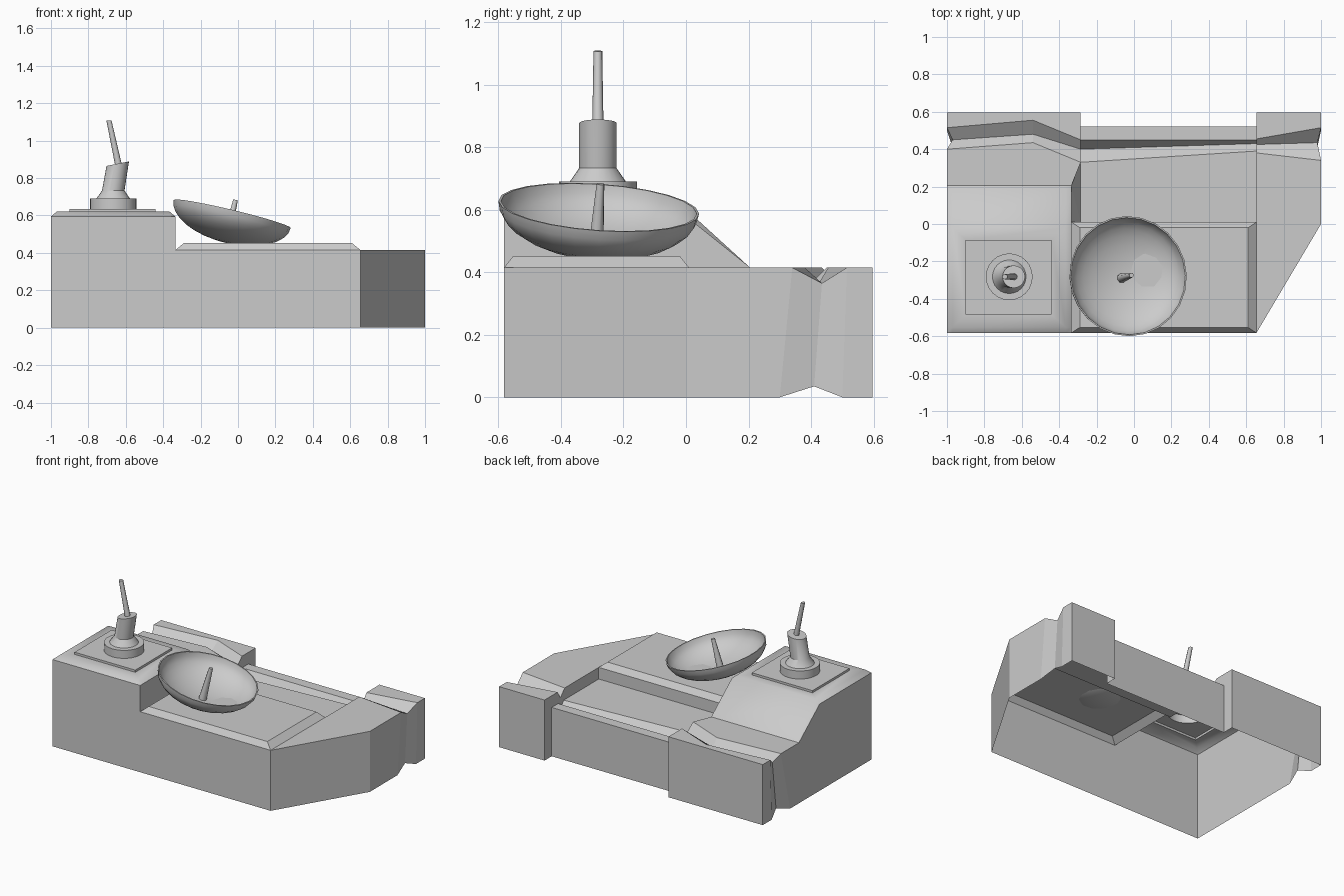
import bpy, bmesh, math
from mathutils import Vector

if "Cube" in bpy.data.objects:
    bpy.data.objects.remove(bpy.data.objects["Cube"])


def make(name, bm, smooth=None):
    bmesh.ops.remove_doubles(bm, verts=bm.verts, dist=0.0005)
    bmesh.ops.recalc_face_normals(bm, faces=bm.faces)
    me = bpy.data.meshes.new(name)
    bm.to_mesh(me)
    bm.free()
    ob = bpy.data.objects.new(name, me)
    bpy.context.collection.objects.link(ob)
    if smooth:
        bpy.ops.object.select_all(action='DESELECT')
        bpy.context.view_layer.objects.active = ob
        ob.select_set(True)
        bpy.ops.object.shade_smooth_by_angle(angle=math.radians(smooth))
    return ob


def poly(bm, pts):
    # face from points, dropping repeated ones
    keep = []
    for p in map(Vector, pts):
        if all((p - q).length > 0.0005 for q in keep):
            keep.append(p)
    if len(keep) > 2:
        return bm.faces.new([bm.verts.new(p) for p in keep])


def loft(bm, rows, closed=False):
    for a, b in zip(rows, rows[1:]):
        n = len(a)
        for i in range(n if closed else n - 1):
            j = (i + 1) % n
            poly(bm, (a[i], a[j], b[j], b[i]))


H = 0.415               # deck height
L = 0.335               # sunken centre height
F, B = -0.582, 0.597    # front and back limits


def station(x, ys, zs, x_first=None, x_mid=None):
    row = [[x, y, z] for y, z in zip(ys, zs)]
    if x_first is not None:
        row[0][0] = x_first
    if x_mid is not None:
        row[2][0] = x_mid
    return row


# rear deck with wandering trench, sunken centre and recessed back wall
high = (H, H, 0.365, H, H, 0)
low = (L, L, L - 0.05, L, L, 0)
deck = [
    station(-1, (0.205, 0.40, 0.45, 0.515, B, B), high, x_mid=-0.97),
    station(-0.54, (0.205, 0.435, 0.48, 0.555, B, B), high),
    station(-0.285, (0.205, 0.33, 0.40, 0.45, B, B), high, x_first=-0.335),
    station(-0.285, (0.01, 0.33, 0.40, 0.45, 0.52, 0.52), low),
    station(0.655, (0.01, 0.39, 0.43, 0.45, 0.52, 0.52), low),
    station(0.655, (0.01, 0.38, 0.425, 0.455, B, B), high),
    station(1, (0.0, 0.34, 0.435, 0.515, B, B), high, x_mid=0.98),
]
bm = bmesh.new()
loft(bm, deck)
poly(bm, [(0.655, F, H), (1, 0, H), (0.655, 0.01, H)])

# end walls with the trench running down them
for row in (deck[0], deck[-1]):
    x, x_mid, y0 = row[0][0], row[2][0], row[0][1]
    foot = [(x, y0, 0), (x, 0.30, 0), (x_mid, 0.41, 0.035), (x, 0.50, 0), (x, B, 0)]
    loft(bm, [row[:5], foot])

# front wall and chamfered corner wall
poly(bm, [(-1, F, 0), (0.655, F, 0), (0.655, F, H), (-0.335, F, H),
          (-0.335, F, 0.595), (-1, F, 0.595)])
poly(bm, [(0.655, F, 0), (1, 0, 0), (1, 0, H), (0.655, F, H)])
# slope beside the block and drop behind the panel, down to the sunken centre
poly(bm, [(-0.335, 0.01, H), (-0.335, 0.205, H), (-0.285, 0.01, L)])
poly(bm, [(-0.335, 0.01, H), (0.655, 0.01, H), (0.655, 0.01, L), (-0.285, 0.01, L)])
make("hull", bm)

# tall block with bevelled roof, sloping back and raised mounting pad
profile = [(-1, 0), (-1, 0.595), (-0.97, 0.62), (-0.365, 0.62), (-0.335, 0.595), (-0.335, H)]
rows = [[(x, y, min(z, top)) for x, z in profile]
        for y, top in ((F, 0.595), (-0.552, 0.62), (-0.02, 0.62), (0.205, H))]
bm = bmesh.new()
loft(bm, rows)
roof = [f for f in bm.faces
        if all(abs(v.co.z - 0.62) < 0.001 for v in f.verts)]
bmesh.ops.delete(bm, geom=roof, context='FACES_ONLY')


def rect(x0, x1, y0, y1, z):
    return [(x0, y0, z), (x1, y0, z), (x1, y1, z), (x0, y1, z)]


X, Y = -0.667, -0.282
pad = rect(-0.9, -0.44, -0.485, -0.085, 0.635)
loft(bm, [rect(-0.97, -0.365, -0.552, -0.02, 0.62),
          rect(-0.9, -0.44, -0.485, -0.085, 0.62), pad], True)
# pad top is open under the mast base
angles = [math.radians(225 + 15 * i) for i in range(24)]
hole = [(X + 0.125 * math.cos(a), Y + 0.125 * math.sin(a), 0.635) for a in angles]
for k in range(4):
    arc = [hole[(6 * k + i) % 24] for i in range(7)]
    poly(bm, [pad[k], pad[(k + 1) % 4]] + arc[::-1])
make("tall_block", bm, 45)

# raised deck panel
bm = bmesh.new()
panel_top = rect(-0.29, 0.61, -0.553, -0.02, 0.452)
loft(bm, [rect(-0.335, 0.655, F, 0.01, H), panel_top], True)
poly(bm, panel_top)
make("deck_panel", bm)


def lathe(name, rings, n, smooth):
    # rings: (x, y, z, radius, rise of z per unit x)
    rows = []
    for cx, cy, cz, r, t in rings:
        row = []
        for i in range(n):
            a = 2 * math.pi * i / n
            dx = r * math.cos(a)
            row.append((cx + dx, cy + r * math.sin(a), cz + t * dx))
        rows.append(row)
    bm = bmesh.new()
    loft(bm, rows, True)
    poly(bm, rows[-1])
    return make(name, bm, smooth)


# mast base, leaning collar and thin mast
lathe("mast_base", [(X, Y, 0.635, 0.125, 0), (X, Y, 0.69, 0.125, 0), (X, Y, 0.69, 0.09, 0),
                    (X, Y, 0.733, 0.06, 0), (X + 0.024, Y, 0.877, 0.06, 0.2)], 24, 30)
lathe("mast", [(-0.639, Y, 0.87, 0.018, 0.1), (-0.69, Y, 1.108, 0.014, -0.1)], 8, 50)

# tilted dish bowl with a thin wall
R, D, T = 0.322, 0.157, 0.008
arc = [math.pi / 2 * k / 8 for k in range(9)]
profile = [(R * math.sin(a), -D * math.cos(a)) for a in arc]
profile += [((R - T) * math.sin(a), -(D - T) * math.cos(a)) for a in reversed(arc)]
tilt = Vector((0.24, 0.07, 1)).to_track_quat('Z', 'Y')
dish = lathe("dish", [(0, 0, z, r, 0) for r, z in profile], 24, 40)
feed = lathe("dish_feed", [(0, 0, -0.155, 0.026, 0), (0, 0, 0.077, 0.013, 0)], 8, 50)
for ob in (dish, feed):
    ob.rotation_mode = 'QUATERNION'
    ob.rotation_quaternion = tilt
    ob.location = (-0.031, -0.279, 0.608)
